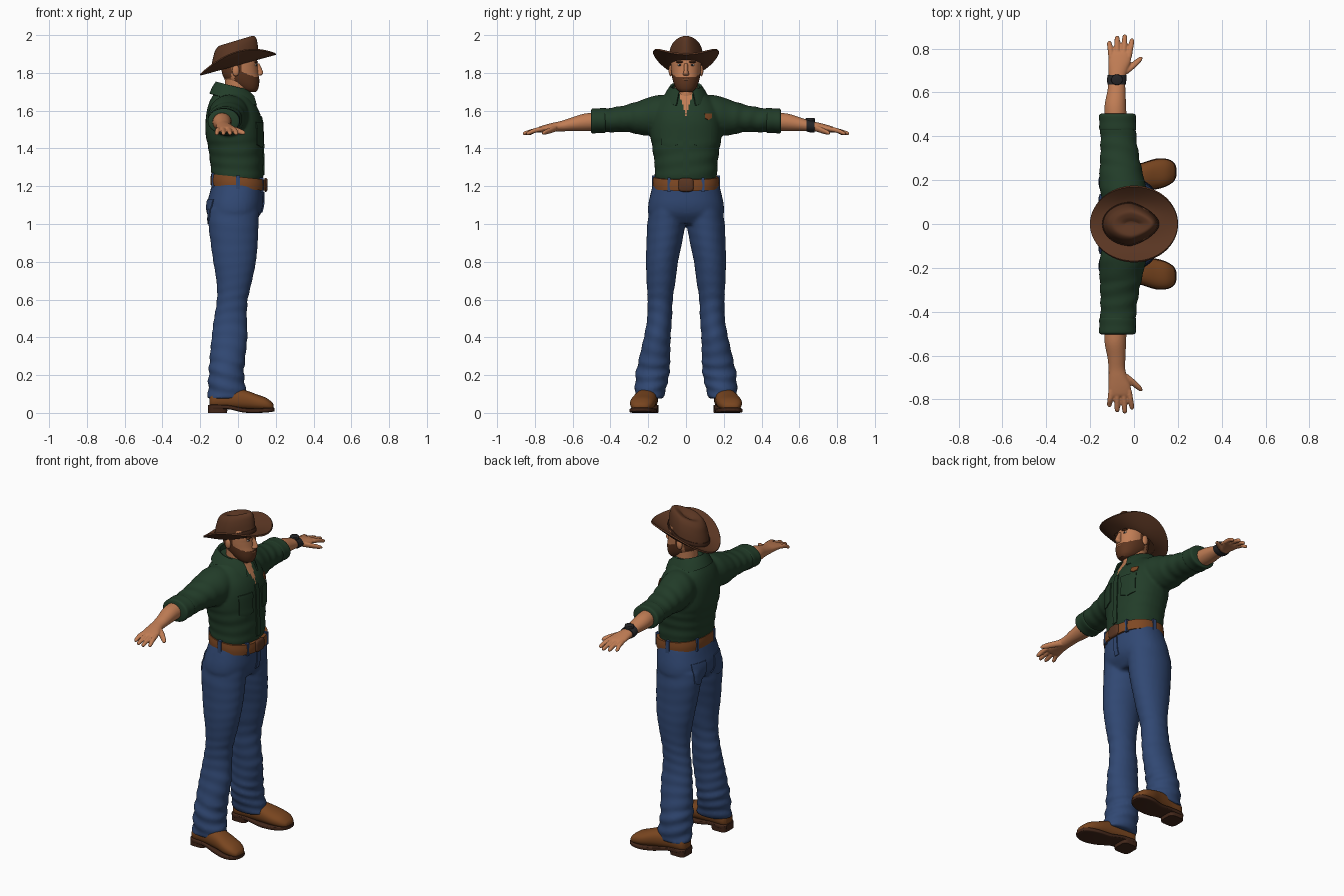
import bpy, bmesh, math
from mathutils import Vector, Matrix
from mathutils.bvhtree import BVHTree
from math import sin, cos, pi

if "Cube" in bpy.data.objects:
    bpy.data.objects.remove(bpy.data.objects["Cube"])


def material(name, rgb):
    m = bpy.data.materials.new(name)
    m.diffuse_color = (*rgb, 1)
    m.use_nodes = True
    m.node_tree.nodes["Principled BSDF"].inputs["Base Color"].default_value = m.diffuse_color
    return m


SKIN = material("skin", (0.53, 0.205, 0.09))
HAIR = material("hair_brown", (0.11, 0.036, 0.014))
HAT = material("hat_brown", (0.10, 0.036, 0.016))
BAND = material("dark_brown", (0.055, 0.02, 0.01))
GREEN = material("shirt_green", (0.016, 0.046, 0.022))
DENIM = material("denim_blue", (0.03, 0.064, 0.17))
BELT = material("belt_leather", (0.21, 0.065, 0.017))
BOOT = material("boot_leather", (0.19, 0.06, 0.014))
BLACK = material("black", (0.018, 0.018, 0.02))
WHITE = material("eye_white", (0.6, 0.55, 0.5))


def sheet(bm, rows, closed=False, caps=False):
    vs = [[bm.verts.new(p) for p in r] for r in rows]
    n = len(vs[0])
    for a, b in zip(vs, vs[1:]):
        for j in range(n if closed else n - 1):
            k = (j + 1) % n
            bm.faces.new((a[j], a[k], b[k], b[j]))
    if caps:
        bm.faces.new(vs[0])
        bm.faces.new(vs[-1])


def loft(bm, rings, axis='z', n=36, sub=6, e=2, tilt=0, fold=None, pinch=0):
    """Smooth skin through rings (position, centre u, centre v, radius u, radius v)."""
    R = [Vector(r) for r in rings]
    path = []
    for i in range(len(R) - 1):
        a, b, c, d = R[max(i - 1, 0)], R[i], R[i + 1], R[min(i + 2, len(R) - 1)]
        for k in range(sub):
            t = k / sub
            path.append(0.5 * (2 * b + (c - a) * t + (2 * a - 5 * b + 4 * c - d) * t * t
                               + (3 * b - a - 3 * c + d) * t ** 3))
    path.append(R[-1])
    rows = []
    for s, cu, cv, ru, rv in path:
        row = []
        for j in range(n):
            a = 2 * pi * j / n
            c, q = cos(a), sin(a)
            w = 1 + (fold(s) * sin(95 * s + 2.2 * sin(a + 7 * s)) if fold else 0)
            du = ru * w * math.copysign(abs(c) ** (2 / e), c)
            dv = rv * w * math.copysign(abs(q) ** (2 / e), q)
            u, v = cu + du, cv + dv * (1 - pinch * max(0, c))
            row.append({'z': (u, v, s + tilt * u), 'y': (u, s, v), 'x': (s, u, v)}[axis])
        rows.append(row)
    sheet(bm, rows, True, True)


def blob(bm, loc, size):
    bmesh.ops.create_uvsphere(bm, u_segments=20, v_segments=12, radius=1,
                              matrix=Matrix.Translation(loc) @ Matrix.Diagonal((*size, 1)))


def box(bm, loc, size):
    bmesh.ops.create_cube(bm, size=1, matrix=Matrix.Translation(loc) @ Matrix.Diagonal((*size, 1)))


def finish(bm, name, mat, mirror=False, voxel=0, smooth=3, thick=0, angle=50):
    if mirror:
        ret = bmesh.ops.duplicate(bm, geom=bm.verts[:] + bm.edges[:] + bm.faces[:])
        for v in ret["geom"]:
            if isinstance(v, bmesh.types.BMVert):
                v.co.y *= -1
    bmesh.ops.recalc_face_normals(bm, faces=bm.faces[:])
    me = bpy.data.meshes.new(name)
    bm.to_mesh(me)
    bm.free()
    ob = bpy.data.objects.new(name, me)
    bpy.context.collection.objects.link(ob)
    if voxel:
        m = ob.modifiers.new("fuse", 'REMESH')
        m.mode, m.voxel_size = 'VOXEL', voxel
        m = ob.modifiers.new("soften", 'SMOOTH')
        m.factor, m.iterations = 0.5, smooth
    if thick:
        m = ob.modifiers.new("thickness", 'SOLIDIFY')
        m.thickness, m.offset = thick, 0
    if ob.modifiers:
        bpy.context.view_layer.update()
        me = bpy.data.meshes.new_from_object(ob.evaluated_get(bpy.context.evaluated_depsgraph_get()))
        ob.modifiers.clear()
        ob.data = me
    me.materials.clear()
    me.materials.append(mat)
    me.shade_smooth()
    me.set_sharp_from_angle(angle=math.radians(angle))
    return ob


def paint(ob, mat, rule):
    ob.data.materials.append(mat)
    k = len(ob.data.materials) - 1
    for p in ob.data.polygons:
        if rule(*p.center):
            p.material_index = k


def patch(name, mat, target, y0, y1, z0, z1, point=0, side=1, mirror=True):
    """Thin plate draped on the front or back of a garment."""
    me = target.data
    tree = BVHTree.FromPolygons([v.co for v in me.vertices], [p.vertices[:] for p in me.polygons])
    bm, rows = bmesh.new(), []
    for i in range(11):
        row = []
        for j in range(9):
            y = y0 + (y1 - y0) * j / 8
            low = z0 - point * (1 - abs(j - 4) / 4)
            z = low + (z1 - low) * i / 10
            hit = tree.ray_cast(Vector((side, y, z)), Vector((-side, 0, 0)))[0]
            row.append((hit.x + side * 0.002 if hit else 0, y, z))
        rows.append(row)
    sheet(bm, rows)
    return finish(bm, name, mat, mirror, thick=0.008)


# jeans: two legs fused with the hips
bm = bmesh.new()
loft(bm, [(.075, -.055, .195, .105, .075), (.2, -.062, .178, .094, .089), (.3, -.055, .165, .094, .081),
          (.4, -.045, .152, .095, .071), (.5, -.04, .14, .087, .066), (.6, -.03, .137, .082, .067),
          (.7, -.02, .132, .095, .077), (.8, -.018, .127, .113, .085), (.9, -.02, .115, .125, .094),
          (1.0, -.024, .105, .133, .1), (1.08, -.022, .1, .134, .092)], sub=10,
     fold=lambda z: .05 if z < .28 else .022 if z < .66 else .006)
bmj = bm
ret = bmesh.ops.duplicate(bmj, geom=bmj.verts[:] + bmj.edges[:] + bmj.faces[:])
for v in ret["geom"]:
    if isinstance(v, bmesh.types.BMVert):
        v.co.y *= -1
loft(bmj, [(1.0, -.022, 0, .1, .16), (1.05, -.02, 0, .138, .198), (1.1, -.016, 0, .149, .2),
           (1.16, -.008, 0, .143, .188), (1.22, 0, 0, .135, .172)], e=2.3)
jeans = finish(bmj, "jeans", DENIM, voxel=.01)
patch("back_pocket", DENIM, jeans, .04, .135, 1.02, 1.13, .02, side=-1)
patch("fly_flap", DENIM, jeans, -.012, .018, 1.06, 1.17, mirror=False)

# belt, buckle and loops
bm = bmesh.new()
loft(bm, [(1.19, .002, 0, .146, .174), (1.22, .002, 0, .148, .176), (1.25, .002, 0, .145, .173)],
     e=2.3, tilt=-.1, n=48, sub=3)
finish(bm, "belt", BELT)
bm = bmesh.new()
loft(bm, [(.14, 0, 1.207, .04, .036), (.15, 0, 1.207, .04, .036), (.156, 0, 1.207, .032, .028)], 'x', e=4, sub=3)
finish(bm, "buckle", HAT)
bm = bmesh.new()
for x, y in ((.125, .09), (-.128, .08), (0, .173)):
    box(bm, (x, y, 1.22 - .1 * x), (.022, .016, .075))
finish(bm, "belt_loops", DENIM, mirror=True)

# shirt: torso fused with both sleeves, open neck painted as skin
bm = bmesh.new()
loft(bm, [(.1, -.045, 1.58, .1, .1), (.16, -.05, 1.577, .106, .104), (.22, -.058, 1.565, .101, .097),
          (.3, -.065, 1.56, .09, .075), (.38, -.07, 1.552, .083, .066), (.46, -.075, 1.547, .08, .062),
          (.495, -.075, 1.545, .076, .058)], 'y', sub=8, fold=lambda y: .03 if y > .25 else .008)
ret = bmesh.ops.duplicate(bm, geom=bm.verts[:] + bm.edges[:] + bm.faces[:])
for v in ret["geom"]:
    if isinstance(v, bmesh.types.BMVert):
        v.co.y *= -1
loft(bm, [(1.2, -.003, 0, .128, .158), (1.26, -.003, 0, .137, .165), (1.32, -.006, 0, .141, .167),
          (1.4, -.012, 0, .145, .178), (1.47, -.02, 0, .151, .189), (1.54, -.022, 0, .15, .187),
          (1.6, -.027, 0, .138, .177), (1.65, -.034, 0, .116, .15), (1.69, -.035, 0, .092, .108),
          (1.72, -.03, 0, .078, .08)], e=2.3, sub=8, fold=lambda z: .012 if z < 1.45 else 0)
shirt = finish(bm, "shirt", GREEN, voxel=.009)
paint(shirt, SKIN, lambda x, y, z: x > 0 and z > 1.575 and abs(y) < (z - 1.575) * .32)
patch("shirt_pocket", GREEN, shirt, .045, .13, 1.42, 1.52, .015)
patch("pocket_flap", GREEN, shirt, .042, .133, 1.505, 1.54, .012)
patch("button_placket", GREEN, shirt, -.016, .016, 1.26, 1.57, mirror=False)
patch("badge", BELT, shirt, .1, .135, 1.56, 1.585, .01, mirror=False)

# rolled sleeve cuffs
bm = bmesh.new()
loft(bm, [(.425, -.073, 1.548, .074, .056), (.432, -.074, 1.548, .084, .066), (.465, -.075, 1.547, .083, .065),
          (.495, -.076, 1.545, .084, .066), (.503, -.076, 1.545, .074, .056)], 'y')
finish(bm, "sleeve_cuffs", GREEN, mirror=True)

# folded collar
bm, rows = bmesh.new(), []
for z, rx, ry, drop in ((1.69, .074, .074, .03), (1.745, .08, .076, .045), (1.75, .087, .083, .045),
                        (1.725, .102, .1, .05), (1.69, .118, .122, .065)):
    row = []
    for j in range(41):
        a = .42 + (2 * pi - .84) * j / 40
        f = (1 + cos(a)) / 2
        row.append((-.03 + (rx + (.022 * f if z < 1.74 and rx > .1 else 0)) * cos(a), ry * sin(a), z - drop * f))
    rows.append(row)
sheet(bm, rows)
finish(bm, "collar", GREEN, thick=.008)

# forearms and hands
bm = bmesh.new()
loft(bm, [(.46, -.083, 1.543, .05, .048), (.54, -.085, 1.538, .049, .046), (.61, -.08, 1.527, .041, .035),
          (.66, -.078, 1.518, .038, .028), (.7, -.073, 1.513, .043, .024), (.74, -.066, 1.507, .051, .02),
          (.775, -.063, 1.5, .052, .016), (.788, -.063, 1.498, .045, .01)], 'y')
for x0, x1, tip in ((-.104, -.112, .835), (-.077, -.077, .858), (-.049, -.042, .864), (-.023, -.01, .846)):
    loft(bm, [(.76, x0, 1.503, .013, .013), (.8, (x0 + x1) / 2, 1.495, .013, .013),
              (tip - .012, x1, 1.481, .0115, .011), (tip, x1, 1.478, .006, .006)], 'y', n=14)
loft(bm, [(.685, -.05, 1.508, .022, .017), (.715, -.015, 1.497, .023, .016), (.745, .018, 1.486, .018, .013),
          (.762, .032, 1.48, .008, .007)], 'y', n=14)
finish(bm, "arms_and_hands", SKIN, mirror=True, voxel=.0045, smooth=2)

# wrist watch
bm = bmesh.new()
loft(bm, [(.637, -.079, 1.523, .042, .033), (.657, -.079, 1.519, .044, .034), (.68, -.077, 1.516, .043, .031)], 'y')
loft(bm, [(1.54, -.078, .658, .026, .024), (1.558, -.078, .658, .026, .024), (1.562, -.078, .658, .021, .019)])
finish(bm, "watch", BLACK)

# neck, head, beard and hair
bm = bmesh.new()
loft(bm, [(1.6, -.01, 0, .07, .058), (1.68, -.002, 0, .066, .06), (1.78, -.005, 0, .066, .062)])
finish(bm, "neck", SKIN)
bm = bmesh.new()
loft(bm, [(1.7, .062, 0, .034, .034), (1.715, .053, 0, .053, .05), (1.74, .037, 0, .075, .063),
          (1.77, .02, 0, .092, .072), (1.8, .011, 0, .096, .077), (1.83, .009, 0, .095, .08),
          (1.86, .008, 0, .094, .081), (1.9, 0, 0, .09, .078)], n=72, sub=8, e=2.15)
head = finish(bm, "head", SKIN)
paint(head, HAIR, lambda x, y, z: (x > -.02 and z < 1.778 + .035 * min(1, max(0, (.09 - x) / .09)))
      or (-.02 < x < .016 and z < 1.87) or (x < -.035 and z > 1.77))
bm = bmesh.new()
loft(bm, [(1.785, .106, 0, .014, .013), (1.795, .11, 0, .022, .016), (1.81, .11, 0, .021, .012),
          (1.85, .1, 0, .012, .009)])
finish(bm, "nose", SKIN)
bm = bmesh.new()
blob(bm, (-.012, .081, 1.812), (.019, .011, .03))
finish(bm, "ears", SKIN, mirror=True)
bm = bmesh.new()
blob(bm, (.108, 0, 1.764), (.006, .02, .005))
finish(bm, "lips", SKIN)
for name, mat, x, y, z, size in (("eyebrows", HAIR, .095, .032, 1.858, (.012, .021, .006)),
                                 ("eyes", WHITE, .092, .032, 1.842, (.007, .013, .006)),
                                 ("pupils", BLACK, .097, .032, 1.842, (.004, .006, .006))):
    bm = bmesh.new()
    blob(bm, (x, y, z), size)
    finish(bm, name, mat, mirror=True)

# hat: creased crown, band, curled brim
bm = bmesh.new()
loft(bm, [(1.848, -.015, 0, .126, .096), (1.88, -.016, 0, .124, .094), (1.92, -.014, 0, .118, .087),
          (1.955, -.012, 0, .108, .074), (1.973, -.01, 0, .088, .056), (1.968, -.01, 0, .058, .032),
          (1.955, -.01, 0, .03, .012)], n=56, tilt=.3, pinch=.3)
finish(bm, "hat_crown", HAT)
bm = bmesh.new()
loft(bm, [(1.85, -.015, 0, .129, .099), (1.862, -.015, 0, .13, .1), (1.874, -.015, 0, .128, .098)],
     n=56, tilt=.3, pinch=.3, sub=3)
finish(bm, "hat_band", BAND)
bm, rows = bmesh.new(), []
for i in range(11):
    t = i / 10
    row = []
    for j in range(72):
        a = 2 * pi * j / 72
        x = -.015 * (1 - t) + (.115 + .085 * t) * cos(a)
        row.append((x, (.08 + .092 * t) * sin(a), 1.845 + .275 * x + .068 * t ** 1.5 * sin(a) ** 2))
    rows.append(row)
sheet(bm, rows, True)
finish(bm, "hat_brim", HAT, thick=.009)

# boots with soles and heels
bm = bmesh.new()
loft(bm, [(-.152, .2, .06, .03, .03), (-.13, .2, .07, .05, .05), (-.05, .205, .075, .055, .055),
          (.03, .215, .069, .06, .053), (.1, .228, .055, .066, .043), (.15, .235, .045, .059, .034),
          (.18, .238, .035, .04, .021), (.189, .238, .031, .016, .01)], 'x', e=2.3)
finish(bm, "boots", BOOT, mirror=True)
bm = bmesh.new()
loft(bm, [(-.158, .2, .03, .035, .012), (-.13, .2, .032, .055, .012), (-.05, .205, .03, .056, .011),
          (.03, .215, .014, .062, .012), (.1, .228, .012, .07, .012), (.15, .235, .014, .062, .012),
          (.182, .238, .017, .043, .011), (.193, .238, .018, .02, .009)], 'x', e=6)
loft(bm, [(0, -.108, .2, .05, .053), (.035, -.106, .2, .052, .055)], e=4)
finish(bm, "boot_soles", BAND, mirror=True, angle=35)
